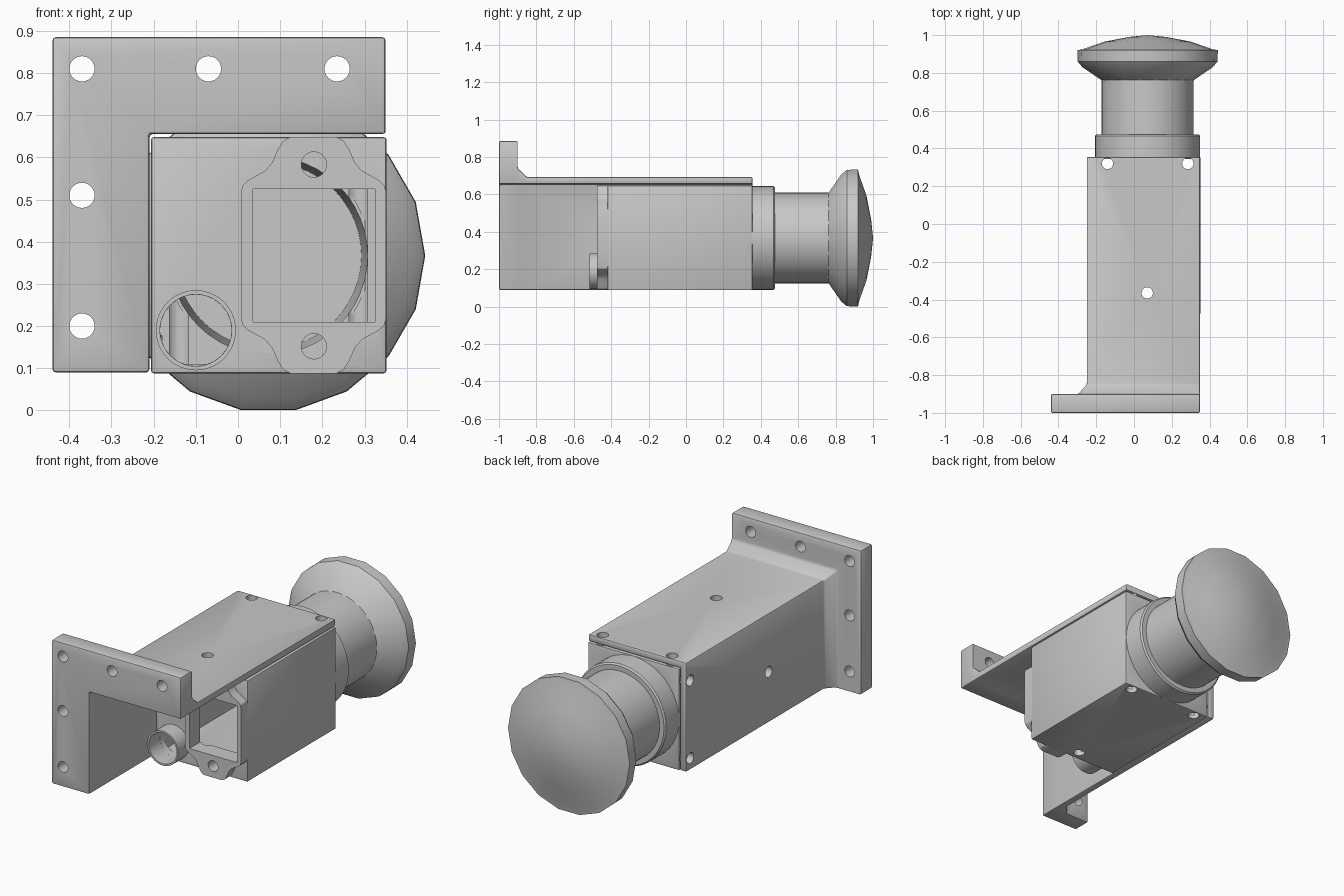
import bpy, bmesh
from math import sin, cos, pi, radians
from mathutils import Matrix, Vector

cube = bpy.data.objects.get("Cube")
if cube:
    bpy.data.objects.remove(cube)

grey = bpy.data.materials.new("satin_grey")
grey.use_nodes = True
grey.diffuse_color = (0.58, 0.58, 0.58, 1)
grey.node_tree.nodes["Principled BSDF"].inputs["Base Color"].default_value = (0.58, 0.58, 0.58, 1)

CX, CZ = 0.072, 0.367   # axis of the knob and shaft
HOLE = 0.03


def make(name, bm):
    bmesh.ops.remove_doubles(bm, verts=bm.verts, dist=1e-5)
    bmesh.ops.recalc_face_normals(bm, faces=bm.faces)
    mesh = bpy.data.meshes.new(name)
    bm.to_mesh(mesh)
    bm.free()
    mesh.materials.append(grey)
    ob = bpy.data.objects.new(name, mesh)
    bpy.context.collection.objects.link(ob)
    return ob


def activate(ob):
    bpy.ops.object.select_all(action='DESELECT')
    ob.select_set(True)
    bpy.context.view_layer.objects.active = ob


def smooth(ob):
    activate(ob)
    bpy.ops.object.shade_smooth_by_angle(angle=radians(30))


def bevel(ob, width):
    activate(ob)
    mod = ob.modifiers.new("edge_round", 'BEVEL')
    mod.width, mod.segments, mod.limit_method = width, 2, 'ANGLE'
    bpy.ops.object.modifier_apply(modifier=mod.name)


def cut(ob, cutter):
    activate(ob)
    cutter.hide_render = True
    mod = ob.modifiers.new("cut", 'BOOLEAN')
    mod.operation, mod.object, mod.solver = 'DIFFERENCE', cutter, 'EXACT'
    bpy.ops.object.modifier_apply(modifier=mod.name)


def loft(name, rings, cap=True):
    """Skin a list of equal-length rings of points."""
    bm = bmesh.new()
    loops = [[bm.verts.new(p) for p in ring] for ring in rings]
    for a, b in zip(loops, loops[1:]):
        for i in range(len(a)):
            j = (i + 1) % len(a)
            bm.faces.new((a[i], a[j], b[j], b[i]))
    if cap:
        bm.faces.new(loops[0])
        bm.faces.new(loops[-1])
    return make(name, bm)


def box(name, low, high):
    bm = bmesh.new()
    size = Vector(high) - Vector(low)
    mid = (Vector(high) + Vector(low)) / 2
    bmesh.ops.create_cube(bm, size=1, matrix=Matrix.Translation(mid) @ Matrix.Diagonal(size).to_4x4())
    return make(name, bm)


def lathe(name, profile, x=CX, z=CZ, sides=48):
    """Revolve (radius, y) points about an axis along y."""
    rings = [[(x + r * cos(2 * pi * i / sides), y, z + r * sin(2 * pi * i / sides))
              for i in range(sides)] for r, y in profile]
    return loft(name, rings, cap=False)


def drills(name, axis, centres, start, end, radius=HOLE):
    """Cylinders along one axis; centres hold the other two coordinates."""
    bm = bmesh.new()
    turn = {'X': Matrix.Rotation(pi / 2, 4, 'Y'), 'Y': Matrix.Rotation(pi / 2, 4, 'X'),
            'Z': Matrix.Identity(4)}[axis]
    for c in centres:
        pos = list(c)
        pos.insert('XYZ'.index(axis), (start + end) / 2)
        bmesh.ops.create_cone(bm, cap_ends=True, segments=24, radius1=radius, radius2=radius,
                              depth=end - start, matrix=Matrix.Translation(pos) @ turn)
    return make(name, bm)


# Shared hole cutters
top_holes = drills("top_drill", 'Z', [(-0.14, 0.32), (0.285, 0.32), (0.07, -0.365)], -0.1, 1)
side_holes = drills("side_drill", 'X', [(0.32, 0.155), (0.32, 0.585), (-0.365, 0.37)], -0.4, -0.18)
flange_holes = drills("flange_drill", 'Y', [(-0.37, 0.81), (-0.07, 0.81), (0.235, 0.81),
                                            (-0.37, 0.51), (-0.37, 0.2)], -1.1, -0.8)
screw_holes = drills("screw_drill", 'Y', [(0.18, 0.583), (0.18, 0.152)], -0.6, -0.36)
tube_hole = drills("tube_drill", 'Y', [(-0.1, 0.19)], -0.6, -0.36, 0.085)
bore = lathe("bore_cutter", [(0, 0.2), (0.235, 0.2), (0.235, 0.45), (0, 0.45)])
cavity = box("cavity_cutter", (-0.185, -0.38, 0.11), (0.33, 0.3, 0.63))
window = box("window_cutter", (0.035, -0.6, 0.21), (0.325, -0.36, 0.525))

# Angle bracket: L-shaped flange, sloped fillet and two long webs
rings = []
for y, xo, zo in [(-1, -0.44, 0.885), (-0.9, -0.44, 0.885), (-0.9, -0.295, 0.74),
                  (-0.85, -0.25, 0.693), (0.355, -0.25, 0.693)]:
    rings.append([(xo, y, 0.09), (xo, y, zo), (0.35, y, zo),
                  (0.35, y, 0.655), (-0.21, y, 0.655), (-0.21, y, 0.09)])
bracket = loft("angle_bracket", rings)
bevel(bracket, 0.008)
for c in (top_holes, side_holes, flange_holes):
    cut(bracket, c)
smooth(bracket)

# Hollow housing
housing = box("housing", (-0.206, -0.42, 0.088), (0.352, 0.355, 0.648))
bevel(housing, 0.006)
for c in (cavity, window, bore, top_holes, side_holes, screw_holes, tube_hole):
    cut(housing, c)
smooth(housing)

# Face plate with curved shoulders, mirrored in both directions
quarter = [(0.172, 0.15), (0.168, 0.165), (0.155, 0.178), (0.115, 0.2), (0.098, 0.22),
           (0.085, 0.25), (0.072, 0.271), (0.055, 0.28)]
half = quarter + [(-u, v) for u, v in reversed(quarter)]
outline = half + [(-u, -v) for u, v in half]
plate = loft("face_plate", [[(0.179 + u, y, 0.368 + v) for u, v in outline] for y in (-0.475, -0.41)])
for c in (window, screw_holes):
    cut(plate, c)
smooth(plate)

# Open tube in the lower corner of the front
smooth(lathe("front_tube", [(0.085, -0.39), (0.095, -0.39), (0.095, -0.515),
                            (0.085, -0.515), (0.085, -0.39)], -0.1, 0.19))

# Rear collar, hollow shaft and knob
smooth(lathe("collar", [(0.235, 0.35), (0.278, 0.35), (0.278, 0.467), (0.27, 0.475),
                        (0.235, 0.475), (0.235, 0.35)]))
smooth(lathe("shaft", [(0.235, 0.345), (0.243, 0.345), (0.243, 0.77), (0.22, 0.77), (0.235, 0.345)]))
smooth(lathe("knob", [(0, 0.75), (0.24, 0.75), (0.245, 0.762), (0.345, 0.83), (0.37, 0.86),
                      (0.372, 0.92), (0.345, 0.925), (0.23, 0.965), (0.1, 0.99), (0, 1)], sides=18))

for c in (top_holes, side_holes, flange_holes, screw_holes, tube_hole, bore, cavity, window):
    bpy.data.objects.remove(c)
